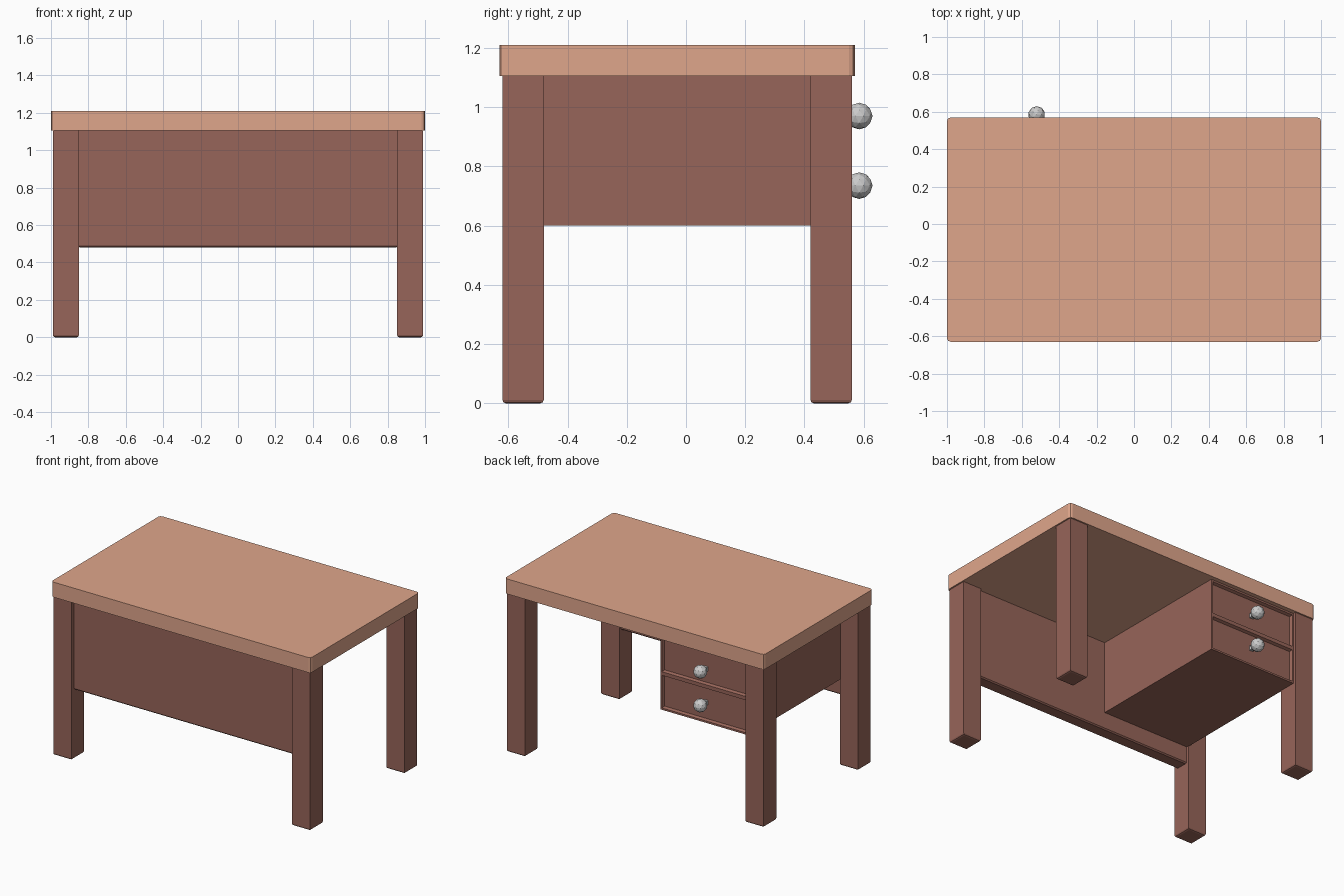
import bpy, bmesh
from mathutils import Vector

if "Cube" in bpy.data.objects:
    bpy.data.objects.remove(bpy.data.objects["Cube"])


def material(name, rgb):
    m = bpy.data.materials.new(name)
    m.diffuse_color = (*rgb, 1)
    m.use_nodes = True
    m.node_tree.nodes["Principled BSDF"].inputs["Base Color"].default_value = m.diffuse_color
    return m


LIGHT_WOOD = material("light_wood", (0.74, 0.38, 0.26))
DARK_WOOD = material("dark_wood", (0.31, 0.13, 0.10))


def finish(name, bm, mat=None):
    bmesh.ops.recalc_face_normals(bm, faces=bm.faces)
    mesh = bpy.data.meshes.new(name)
    bm.to_mesh(mesh)
    bm.free()
    ob = bpy.data.objects.new(name, mesh)
    bpy.context.collection.objects.link(ob)
    if mat:
        mesh.materials.append(mat)
    return ob


def box(lo, hi):
    lo, hi = Vector(lo), Vector(hi)
    bm = bmesh.new()
    bmesh.ops.create_cube(bm, size=1)
    for v in bm.verts:
        v.co = (lo + hi) / 2 + v.co * (hi - lo)
    return bm


def bevel(bm, width, segments, pick):
    edges = [e for e in bm.edges if pick(*[v.co for v in e.verts])]
    bmesh.ops.bevel(bm, geom=edges, offset=width, segments=segments,
                    profile=0.5, affect='EDGES')


# Tabletop with softened vertical corners
bm = box((-1, -0.63, 1.105), (1, 0.57, 1.21))
bevel(bm, 0.02, 2, lambda a, b: abs(a.z - b.z) > 0.05)
finish("tabletop", bm, LIGHT_WOOD)

# Four square legs with chamfered feet
for side, x in (("left", -0.92), ("right", 0.92)):
    for end, y in (("front", -0.55), ("back", 0.49)):
        bm = box((x - 0.07, y - 0.07, 0), (x + 0.07, y + 0.07, 1.105))
        bevel(bm, 0.012, 2, lambda a, b: max(a.z, b.z) < 0.01)
        finish(f"{end}_{side}_leg", bm, DARK_WOOD)

# Front modesty panel
bm = box((-0.855, -0.59, 0.48), (0.855, -0.50, 1.105))
bevel(bm, 0.008, 1, lambda a, b: max(a.z, b.z) < 0.5)
finish("front_panel", bm, DARK_WOOD)

# Drawer cabinet: back face split in two, each half inset and recessed
FRONT = 0.54
bm = box((-0.855, -0.505, 0.60), (-0.18, FRONT, 1.105))
bmesh.ops.bisect_plane(bm, geom=bm.verts[:] + bm.edges[:] + bm.faces[:],
                       plane_co=(0, 0, 0.8525), plane_no=(0, 0, 1))
bm.normal_update()
fronts = [f for f in bm.faces if f.normal.y > 0.9]
bmesh.ops.inset_individual(bm, faces=fronts, thickness=0.018, depth=0)
bmesh.ops.inset_individual(bm, faces=fronts, thickness=0.012, depth=-0.018)
finish("drawer_cabinet", bm, DARK_WOOD)

# Low-poly drawer knobs on short stems
for name, z in (("upper", 0.97), ("lower", 0.735)):
    bm = bmesh.new()
    bmesh.ops.create_icosphere(bm, subdivisions=2, radius=0.045)
    bmesh.ops.translate(bm, verts=bm.verts, vec=(-0.52, 0.585, z))
    finish(f"{name}_knob", bm)
    finish(f"{name}_knob_stem", box((-0.535, 0.515, z - 0.015), (-0.505, 0.56, z + 0.015)))
